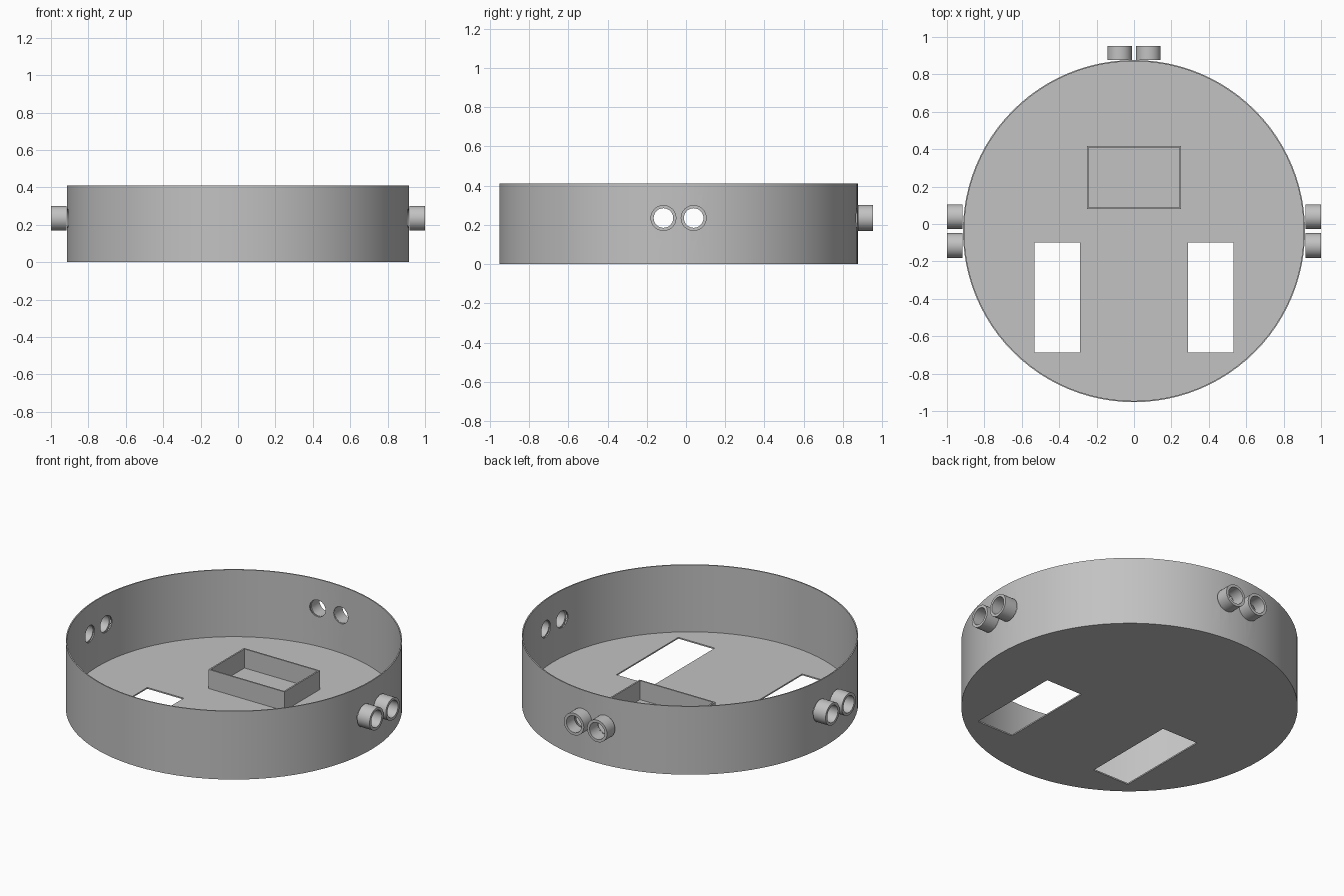
import bpy, bmesh, math
from mathutils import Matrix, Vector

if "Cube" in bpy.data.objects:
    bpy.data.objects.remove(bpy.data.objects["Cube"], do_unlink=True)

CY = -0.038          # centre of the round tray in y
R, H = 0.9145, 0.41  # tray radius and height
WALL, FLOOR = 0.007, 0.008
TUBE_Z, TUBE_R, BORE_R, SPREAD = 0.235, 0.066, 0.05, 0.077

grey = bpy.data.materials.new("plain grey")
grey.use_nodes = True
colour = (0.54, 0.54, 0.54, 1)
grey.diffuse_color = colour
grey.node_tree.nodes["Principled BSDF"].inputs["Base Color"].default_value = colour


def make_object(name, bm):
    bmesh.ops.recalc_face_normals(bm, faces=bm.faces)
    mesh = bpy.data.meshes.new(name)
    bm.to_mesh(mesh)
    bm.free()
    mesh.materials.append(grey)
    obj = bpy.data.objects.new(name, mesh)
    bpy.context.collection.objects.link(obj)
    return obj


def select(obj):
    bpy.ops.object.select_all(action='DESELECT')
    obj.select_set(True)
    bpy.context.view_layer.objects.active = obj


def smooth(obj):
    select(obj)
    bpy.ops.object.shade_smooth_by_angle(angle=math.radians(30))


def lathe(name, profile, steps):
    """Spin a closed (radius, height) profile around z."""
    bm = bmesh.new()
    verts = [bm.verts.new((r, 0, z)) for r, z in profile]
    edges = [bm.edges.new((a, b)) for a, b in zip(verts, verts[1:])]
    if profile[0][0] > 0:
        edges.append(bm.edges.new((verts[-1], verts[0])))
    bmesh.ops.spin(bm, geom=verts + edges, axis=(0, 0, 1), cent=(0, 0, 0),
                   angle=math.tau, steps=steps, use_duplicate=False)
    bmesh.ops.remove_doubles(bm, verts=bm.verts, dist=0.0001)
    return make_object(name, bm)


def block(name, x0, x1, y0, y1, z0, z1):
    bm = bmesh.new()
    bmesh.ops.create_cube(bm, size=1)
    size = Vector((x1 - x0, y1 - y0, z1 - z0))
    centre = Vector((x0 + x1, y0 + y1, z0 + z1)) / 2
    bmesh.ops.transform(bm, verts=bm.verts,
                        matrix=Matrix.Translation(centre) @ Matrix.Diagonal(size).to_4x4())
    return make_object(name, bm)


def cut(target, cutter):
    cutter.hide_render = True
    mod = target.modifiers.new("cut", 'BOOLEAN')
    mod.operation, mod.solver, mod.object = 'DIFFERENCE', 'EXACT', cutter
    select(target)
    bpy.ops.object.modifier_apply(modifier=mod.name)
    bpy.data.objects.remove(cutter, do_unlink=True)


# Round open tray
tray = lathe("tray", [(0, 0), (R, 0), (R, H), (R - WALL, H), (R - WALL, FLOOR), (0, FLOOR)], 96)
tray.data.transform(Matrix.Translation((0, CY, 0)))

# Two slots through the floor
for side in (-1, 1):
    x0, x1 = sorted((side * 0.29, side * 0.532))
    cut(tray, block("slot_cutter", x0, x1, -0.687, -0.1, -0.1, 0.1))

# Paired tubes on the left, back and right, with matching holes in the wall
for place, angle, start in (("left", 0, 0.918), ("back", 90, R), ("right", 180, 0.918)):
    for number, offset in enumerate((-SPREAD, SPREAD), 1):
        end = 1.0 if place != "back" else 0.991
        spot = (Matrix.Translation((0, CY, TUBE_Z))
                @ Matrix.Rotation(math.radians(angle), 4, 'Z')
                @ Matrix.Translation((0, offset, 0))
                @ Matrix.Rotation(math.radians(90), 4, 'Y'))
        hole = lathe("hole_cutter", [(0, 0.8), (BORE_R, 0.8), (BORE_R, 1.1), (0, 1.1)], 32)
        hole.data.transform(spot)
        cut(tray, hole)
        tube = lathe(f"{place}_tube_{number}",
                     [(BORE_R, start), (TUBE_R, start), (TUBE_R, end), (BORE_R, end)], 32)
        tube.data.transform(spot)
        smooth(tube)
smooth(tray)

# Rectangular holder standing on the floor
holder = block("holder_frame", -0.252, 0.252, 0.08, 0.417, FLOOR, 0.122)
cut(holder, block("holder_cutter", -0.243, 0.243, 0.089, 0.408, -0.1, 0.3))
